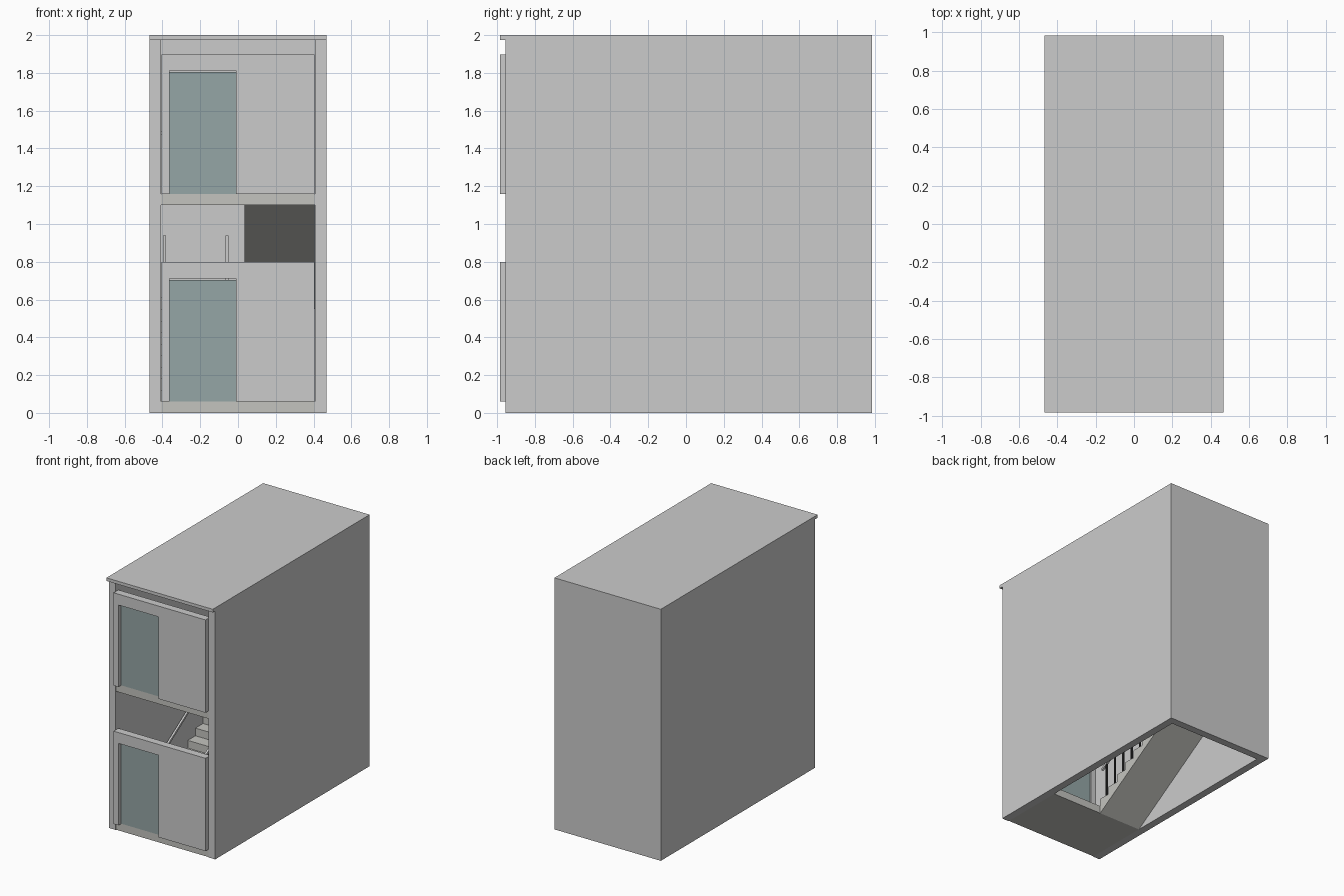
import bpy, bmesh
from mathutils import Vector

if "Cube" in bpy.data.objects:
    bpy.data.objects.remove(bpy.data.objects["Cube"])


def material(name, rgb):
    m = bpy.data.materials.new(name)
    m.diffuse_color = (*rgb, 1)
    m.use_nodes = True
    m.node_tree.nodes["Principled BSDF"].inputs["Base Color"].default_value = m.diffuse_color
    return m


GLASS = material("tinted_glass", (0.30, 0.38, 0.38))
DARK = material("dark_metal", (0.03, 0.03, 0.03))
SLAB = material("darker_concrete", (0.55, 0.55, 0.52))


def prism(name, points, offset, mat=None):
    """Extrude a closed 3D outline along an offset vector."""
    bm = bmesh.new()
    face = bm.faces.new([bm.verts.new(p) for p in points])
    ext = bmesh.ops.extrude_face_region(bm, geom=[face])
    moved = [g for g in ext["geom"] if isinstance(g, bmesh.types.BMVert)]
    bmesh.ops.translate(bm, verts=moved, vec=Vector(offset))
    bmesh.ops.recalc_face_normals(bm, faces=bm.faces)
    mesh = bpy.data.meshes.new(name)
    bm.to_mesh(mesh)
    bm.free()
    obj = bpy.data.objects.new(name, mesh)
    bpy.context.collection.objects.link(obj)
    if mat:
        mesh.materials.append(mat)
    return obj


def box(name, x0, x1, y0, y1, z0, z1, mat=None):
    pts = [(x0, y0, z0), (x1, y0, z0), (x1, y1, z0), (x0, y1, z0)]
    return prism(name, pts, (0, 0, z1 - z0), mat)


W, IN = 0.468, 0.408          # outer and inner half width
BACK, FRONT = 0.985, -0.955
STEPS, Y0, Y1 = 9, -0.43, 0.43
STOREY, T = 1.10, 0.06        # floor height, slab thickness
HALF = STOREY / 2
RISE, RUN = HALF / STEPS, (Y1 - Y0) / STEPS

# U-shaped wall shell and overhanging roof
plan = [(-W, FRONT), (-IN, FRONT), (-IN, BACK - T), (IN, BACK - T),
        (IN, FRONT), (W, FRONT), (W, BACK), (-W, BACK)]
prism("wall_shell", [(x, y, 0) for x, y in plan], (0, 0, 1.975))
box("roof", -W, W, -0.985, BACK, 1.975, 2.0)

# Each storey: landing slab, front panel with doorway, glass door
for i in range(2):
    z = i * STOREY
    f = z + T
    box(f"landing_{i}", -IN, IN, -0.95, Y0, z, f, SLAB)
    door_top = f + 0.652
    outline = [(-0.404, f), (-0.362, f), (-0.362, door_top), (-0.01, door_top),
               (-0.01, f), (0.404, f), (0.404, f + 0.738), (-0.404, f + 0.738)]
    prism(f"front_panel_{i}", [(x, -0.985, a) for x, a in outline], (0, 0.06, 0))
    box(f"glass_door_{i}", -0.362, -0.01, -0.95, -0.938, f, door_top - 0.008, GLASS)

box("mid_landing", -IN, IN, Y1, BACK - T, HALF, HALF + T, SLAB)


def flight(label, s, base):
    """One stair flight with railings; s = -1 turns it half round."""
    # stepped profile with sloped underside
    prof = [(Y0, base)]
    for i in range(STEPS):
        z = base + T + (i + 1) * RISE
        prof += [(Y0 + i * RUN, z), (Y0 + (i + 1) * RUN, z)]
    prof.append((Y1, base + HALF))
    prism(f"stair_flight_{label}", [(-s * IN, s * y, z) for y, z in prof],
          (s * (IN - 0.035), 0, 0), SLAB)
    # sloped handrails: wall side and well side
    for part, x in (("wall_rail", -0.39), ("well_rail", -0.058)):
        low, high = base + 0.39, base + 0.39 + HALF
        pts = [(s * (x - 0.008), s * y, z) for y, z in
               ((Y0, low - 0.02), (Y1, high - 0.02), (Y1, high), (Y0, low))]
        prism(f"{part}_{label}", pts, (s * 0.016, 0, 0))
    # one baluster per step
    for i in range(STEPS):
        y = Y0 + (i + 0.5) * RUN
        foot = base + T + (i + 1) * RISE
        top = base + 0.38 + (i + 0.5) * RISE
        ys = sorted((s * (y - 0.006), s * (y + 0.006)))
        xc = -0.058 * s
        box(f"baluster_{label}_{i}", xc - 0.006, xc + 0.006, *ys, foot, top, DARK)


flight("lower", 1, 0)
flight("upper", -1, HALF)

# Guard along the open edge of the upper landing
g = STOREY + T
box("guard_rail", -IN, 0.05, Y0 - 0.03, Y0 - 0.014, g + 0.31, g + 0.33)
for i in range(5):
    x = -0.36 + i * 0.1
    box(f"guard_baluster_{i}", x - 0.006, x + 0.006, Y0 - 0.028, Y0 - 0.016,
        g, g + 0.31, DARK)
